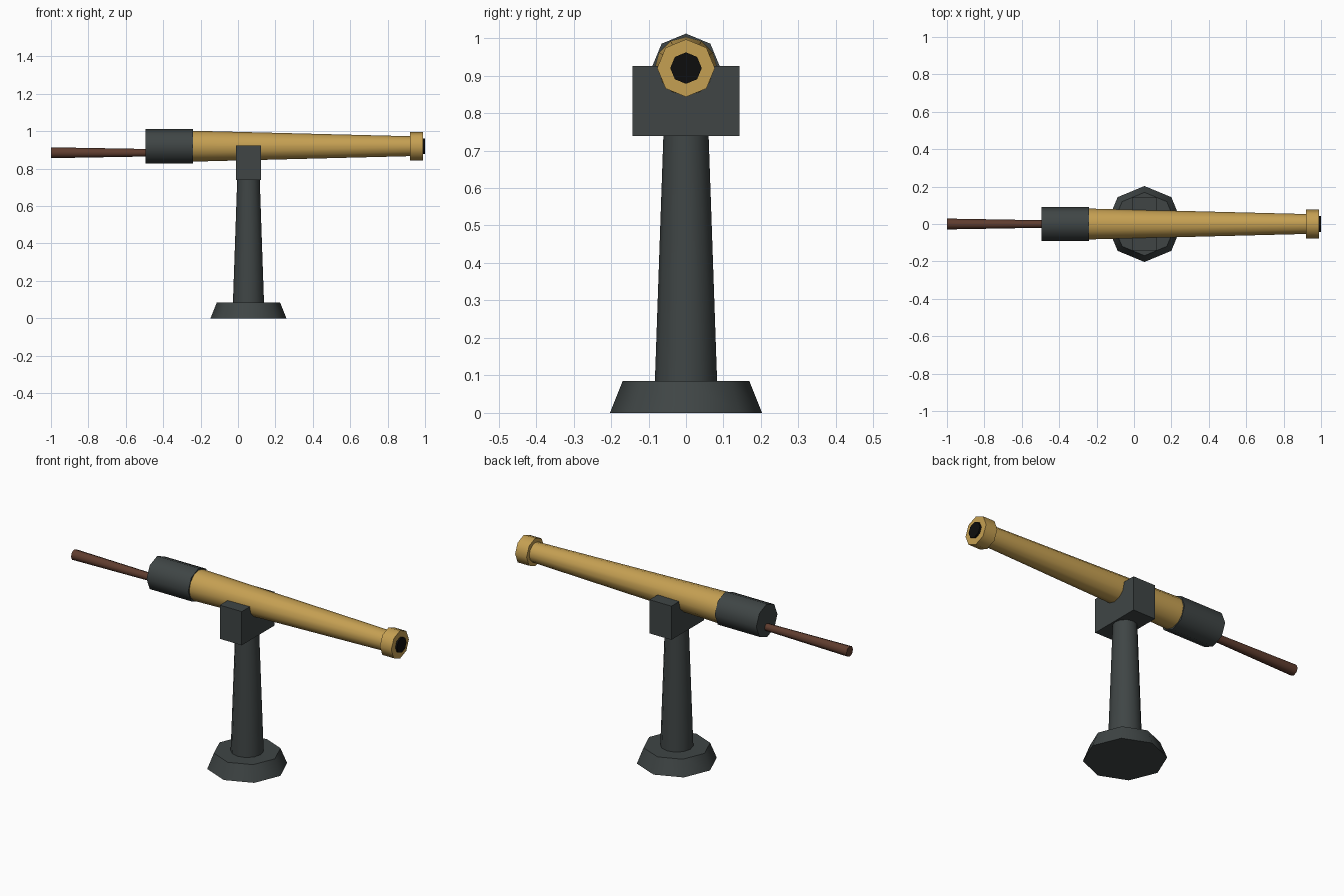
import bpy
from math import radians

if "Cube" in bpy.data.objects:
    bpy.data.objects.remove(bpy.data.objects["Cube"], do_unlink=True)


def material(name, rgb):
    mat = bpy.data.materials.new(name)
    mat.use_nodes = True
    mat.diffuse_color = (*rgb, 1)
    mat.node_tree.nodes["Principled BSDF"].inputs["Base Color"].default_value = (*rgb, 1)
    return mat


iron = material("dark iron", (0.05, 0.06, 0.06))
brass = material("brass", (0.56, 0.35, 0.085))
wood = material("brown wood", (0.115, 0.046, 0.028))
black = material("bore black", (0.004, 0.004, 0.004))

PIVOT_X, BARREL_Z = 0.056, 0.92


def finish(name, mat):
    obj = bpy.context.object
    obj.name = name
    obj.data.materials.append(mat)
    bpy.ops.object.shade_smooth_by_angle(angle=radians(50))
    return obj


def upright(name, mat, z0, z1, r0, r1, sides=8):
    """Tapered column standing on the pivot axis."""
    bpy.ops.mesh.primitive_cone_add(vertices=sides, radius1=r0, radius2=r1, depth=z1 - z0,
                                    location=(PIVOT_X, 0, (z0 + z1) / 2))
    return finish(name, mat)


def along_x(name, mat, x0, x1, r0, r1, z=BARREL_Z, sides=8):
    """Tapered cylinder lying along x."""
    bpy.ops.mesh.primitive_cone_add(vertices=sides, radius1=r0, radius2=r1, depth=x1 - x0,
                                    location=((x0 + x1) / 2, 0, z), rotation=(0, radians(90), 0))
    return finish(name, mat)


# Pedestal
upright("base", iron, 0, 0.085, 0.203, 0.169)
upright("post", iron, 0.085, 0.75, 0.083, 0.06, sides=12)

# Mount block that carries the barrel
bpy.ops.mesh.primitive_cube_add(size=1, location=(PIVOT_X, 0, 0.832))
bpy.context.object.scale = (0.134, 0.286, 0.186)
finish("mount_block", iron)

# Gun
along_x("barrel", brass, -0.26, 0.93, 0.083, 0.053, sides=12)
along_x("breech", iron, -0.494, -0.24, 0.092, 0.092)
along_x("muzzle_ring", brass, 0.92, 0.99, 0.077, 0.077)
along_x("bore", black, 0.95, 1.0, 0.042, 0.042)
along_x("aiming_handle", wood, -1.0, -0.48, 0.029, 0.02, z=0.885)
